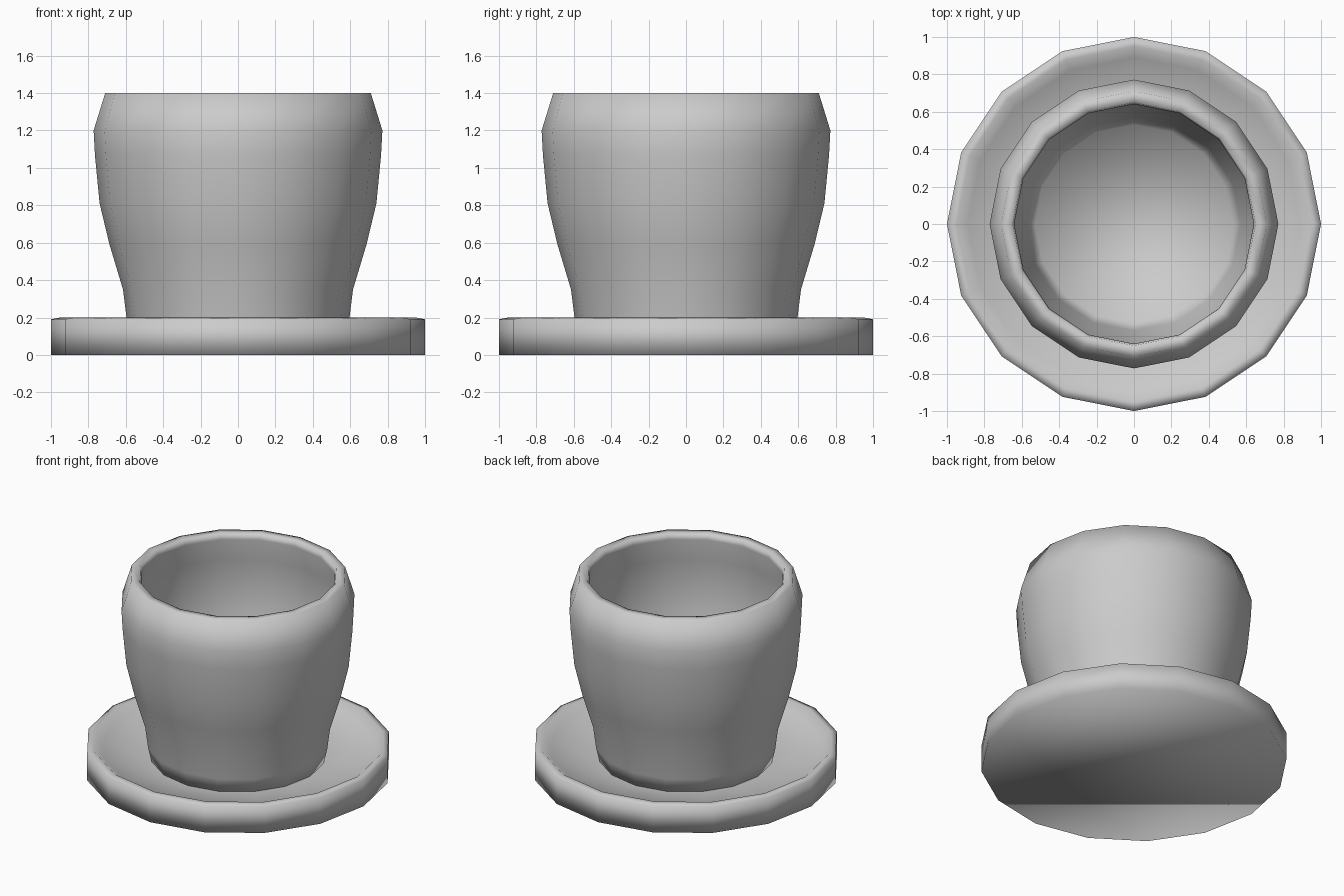
import bpy, bmesh
from math import cos, sin, pi

if "Cube" in bpy.data.objects:
    bpy.data.objects.remove(bpy.data.objects["Cube"])

SIDES = 16


def lathe(name, profile):
    """Revolve an (r, z) profile around z and cap both open ends."""
    bm = bmesh.new()
    rings = [[bm.verts.new((r * cos(2 * pi * i / SIDES), r * sin(2 * pi * i / SIDES), z))
              for i in range(SIDES)] for r, z in profile]
    for a, b in zip(rings, rings[1:]):
        for i in range(SIDES):
            j = (i + 1) % SIDES
            bm.faces.new((a[i], a[j], b[j], b[i]))
    bm.faces.new(rings[0][::-1])
    bm.faces.new(rings[-1])
    bmesh.ops.recalc_face_normals(bm, faces=bm.faces)
    for f in bm.faces:
        f.smooth = True
    mesh = bpy.data.meshes.new(name)
    bm.to_mesh(mesh)
    bm.free()
    obj = bpy.data.objects.new(name, mesh)
    bpy.context.collection.objects.link(obj)
    return obj


# Saucer: upright outer wall, thin lip, shallow dish
lathe("saucer", [(1.0, 0), (1.0, 0.19), (0.95, 0.2), (0.89, 0.15), (0.57, 0.1)])

# Pot: bulging outer wall, flat rim, hollow inside
lathe("pot", [(0.57, 0.09), (0.596, 0.2), (0.615, 0.35), (0.687, 0.59), (0.74, 0.81),
              (0.765, 1.07), (0.772, 1.2), (0.71, 1.4),
              (0.65, 1.4), (0.64, 1.36), (0.70, 1.19), (0.67, 0.81),
              (0.615, 0.59), (0.57, 0.35), (0.53, 0.22)])
